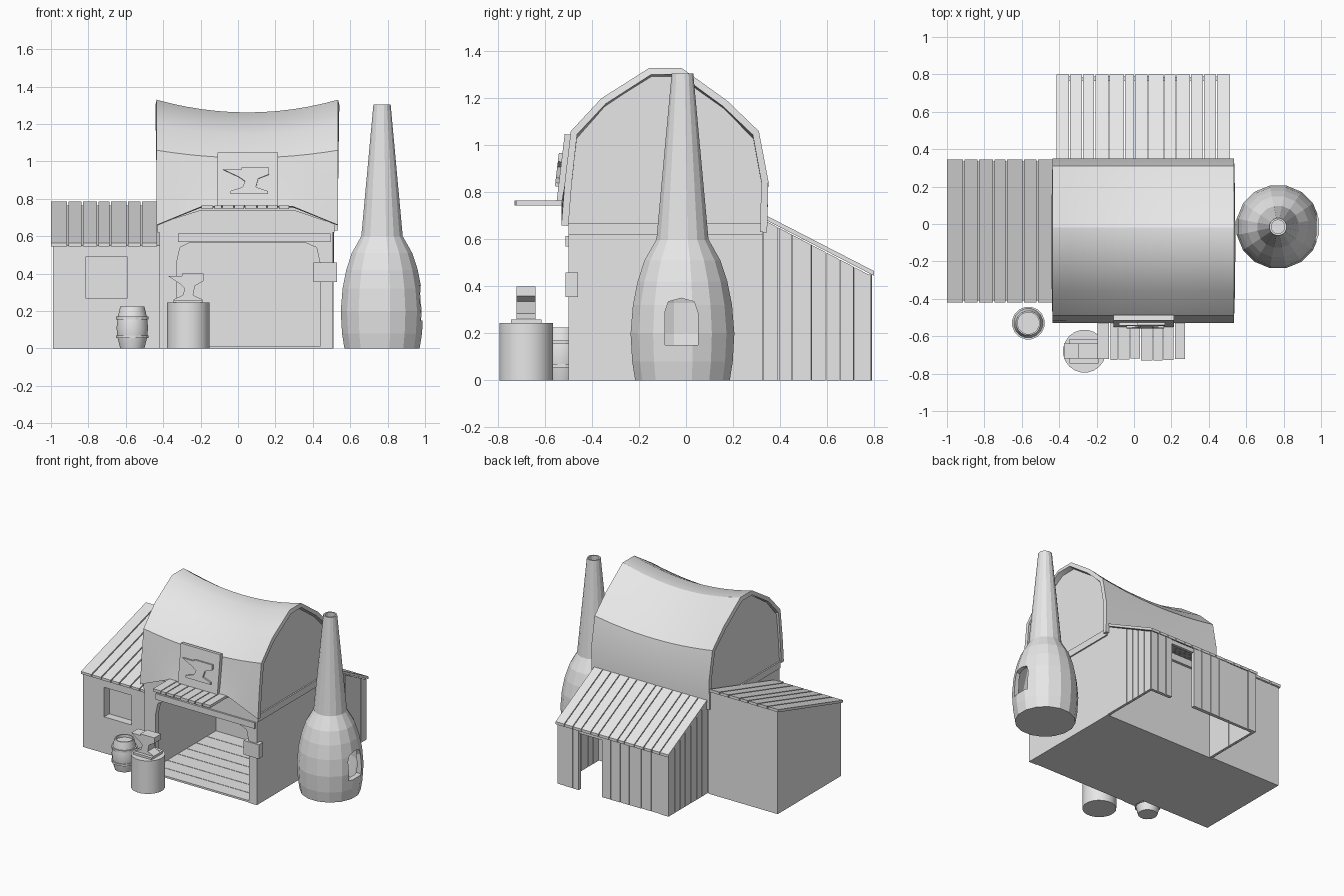
import bpy, bmesh, math, random
from mathutils import Matrix

random.seed(4)
cube = bpy.data.objects.get("Cube")
if cube:
    bpy.data.objects.remove(cube)

grey = bpy.data.materials.new("light_grey")
grey.use_nodes = True
grey.diffuse_color = (0.8, 0.8, 0.8, 1)
grey.node_tree.nodes["Principled BSDF"].inputs["Base Color"].default_value = (0.8, 0.8, 0.8, 1)


def finish(name, bm, smooth=False):
    bmesh.ops.recalc_face_normals(bm, faces=bm.faces)
    mesh = bpy.data.meshes.new(name)
    bm.to_mesh(mesh)
    bm.free()
    mesh.materials.append(grey)
    ob = bpy.data.objects.new(name, mesh)
    bpy.context.collection.objects.link(ob)
    if smooth:
        activate(ob)
        bpy.ops.object.shade_smooth_by_angle(angle=math.radians(32))
    return ob


def activate(ob):
    bpy.ops.object.select_all(action='DESELECT')
    ob.select_set(True)
    bpy.context.view_layer.objects.active = ob


def add_prism(bm, points, lo, hi, axis):
    """Extrude a 2D outline along x (points are y,z) or along y (points are x,z)."""
    def ring(t):
        return [bm.verts.new((t, a, b) if axis == 'x' else (a, t, b)) for a, b in points]
    r0, r1 = ring(lo), ring(hi)
    bm.faces.new(r0)
    bm.faces.new(r1[::-1])
    for i in range(len(points)):
        j = (i + 1) % len(points)
        bm.faces.new((r0[i], r1[i], r1[j], r0[j]))


def prism(name, points, lo, hi, axis):
    bm = bmesh.new()
    add_prism(bm, points, lo, hi, axis)
    return finish(name, bm)


def add_box(bm, x0, x1, y0, y1, z0, z1):
    add_prism(bm, [(y0, z0), (y1, z0), (y1, z1), (y0, z1)], x0, x1, 'x')


def box(name, *bounds):
    bm = bmesh.new()
    add_box(bm, *bounds)
    return finish(name, bm)


def lathe(name, profile, x, y, sides=16, smooth=False):
    """Revolve radius,height pairs; a zero radius closes the shape."""
    bm = bmesh.new()
    rings = []
    for r, z in profile:
        if r == 0:
            rings.append([bm.verts.new((x, y, z))] * sides)
        else:
            angles = [math.tau * (i + 0.5) / sides for i in range(sides)]
            rings.append([bm.verts.new((x + r * math.cos(a), y + r * math.sin(a), z)) for a in angles])
    for a, b in zip(rings, rings[1:]):
        for i in range(sides):
            j = (i + 1) % sides
            bm.faces.new(list(dict.fromkeys((a[i], a[j], b[j], b[i]))))
    return finish(name, bm, smooth)


def cut(target, cutter):
    cutter.hide_render = True
    mod = target.modifiers.new("opening", 'BOOLEAN')
    mod.operation = 'DIFFERENCE'
    mod.solver = 'EXACT'
    mod.object = cutter
    activate(target)
    bpy.ops.object.modifier_apply(modifier=mod.name)
    bpy.data.objects.remove(cutter)


def splits(lo, hi, count):
    """Plank borders with slightly uneven widths."""
    step = (hi - lo) / count
    mid = [lo + step * (i + random.uniform(-0.15, 0.15)) for i in range(1, count)]
    return list(zip([lo] + mid, mid + [hi]))


GAP = 0.004

# main roof: sagging shell swept along x
roof_line = [(-0.53, 0.66), (-0.515, 0.85), (-0.49, 1.06), (-0.36, 1.2), (-0.155, 1.33), (-0.02, 1.33),
             (0.175, 1.19), (0.31, 1.06), (0.35, 0.85), (0.345, 0.63)]
bm = bmesh.new()
rows = []
for i in range(13):
    u = i / 6 - 1
    x = 0.05 + 0.485 * u
    sag = 0.068 * (1 - u * u)
    row = []
    for k, (y, z) in enumerate(roof_line):
        z -= sag * max(0, (z - 0.66) / 0.67)
        if k == 0:
            z = 0.66 + 0.1 * min(1, (1 - abs(u)) / 0.5)
        row.append(bm.verts.new((x, y, z)))
    rows.append(row)
for a, b in zip(rows, rows[1:]):
    for k in range(len(roof_line) - 1):
        bm.faces.new((a[k], b[k], b[k + 1], a[k + 1]))
bmesh.ops.recalc_face_normals(bm, faces=bm.faces)
if sum(f.normal.z for f in bm.faces) < 0:
    bmesh.ops.reverse_faces(bm, faces=bm.faces)
roof = finish("main_roof", bm)
mod = roof.modifiers.new("thickness", 'SOLIDIFY')
mod.thickness = 0.03
mod.offset = -1
activate(roof)
bpy.ops.object.modifier_apply(modifier=mod.name)
bpy.ops.object.shade_smooth_by_angle(angle=math.radians(32))

# gable walls fill the roof outline, pulled slightly inward
gable = [(-0.08 + (y + 0.08) * 0.95, z - 0.035 if z > 1 else z) for y, z in roof_line[1:-1]]
gable = [(-0.5, 0), (-0.5, 0.68)] + gable + [(0.325, 0.68), (0.325, 0)]
prism("left_side_wall", gable, 0.47, 0.505, 'x')
prism("right_side_wall", gable, -0.42, -0.385, 'x')
for name, x in (("left_side_beam", 0.5), ("right_side_beam", -0.43)):
    box(name, x, x + 0.015, -0.5, 0.325, 0.62, 0.67)
box("back_wall", -0.4, 0.49, 0.29, 0.325, 0, 0.68)

# front wall with the wide workshop opening
prism("front_wall", [(-0.42, 0), (-0.33, 0), (-0.33, 0.45), (-0.31, 0.54), (-0.26, 0.565), (0.36, 0.565),
                     (0.42, 0.54), (0.44, 0.45), (0.44, 0), (0.505, 0), (0.505, 0.67), (0.3, 0.74),
                     (-0.2, 0.74), (-0.42, 0.67)], -0.5, -0.46, 'y')
box("lintel_beam", -0.32, 0.495, -0.512, -0.49, 0.57, 0.615)
box("corner_bracket", 0.405, 0.53, -0.512, -0.46, 0.355, 0.46)

# workshop floor
box("floor_base", -0.4, 0.49, -0.495, 0.3, 0, 0.008)
bm = bmesh.new()
for a, b in splits(-0.495, 0.3, 7):
    add_box(bm, -0.39, 0.48, a, b - GAP, 0.004, 0.014)
finish("floor_planks", bm)

# side annex with recessed window
annex = prism("annex_walls", [(-0.41, 0), (0.335, 0), (0.335, 0.765), (-0.41, 0.55)], -0.99, -0.42, 'x')
cut(annex, box("window_cutter", -0.815, -0.59, -0.5, -0.35, 0.27, 0.49))
bm = bmesh.new()
for a, b in splits(-1, -0.425, 7):
    add_prism(bm, [(-0.42, 0.563), (-0.42, 0.545), (0.345, 0.765), (0.345, 0.785)], a, b - GAP * 2, 'x')
finish("annex_roof_planks", bm)

# back shed: plank walls with a doorway, plank roof


def shed_top(y):
    return 0.675 - (y - 0.345) * 0.52


bm = bmesh.new()
for lo, hi, n in ((-0.41, 0.14, 7), (0.33, 0.51, 3)):
    for a, b in splits(lo, hi, n):
        push = random.uniform(0, 0.008)
        add_box(bm, a, b - GAP, 0.765, 0.785 + push, 0, 0.45)
add_box(bm, 0.13, 0.34, 0.765, 0.785, 0.42, 0.45)
finish("shed_back_planks", bm)
for name, x in (("shed_left_planks", 0.49), ("shed_right_planks", -0.41)):
    bm = bmesh.new()
    for a, b in splits(0.33, 0.785, 7):
        b -= GAP
        add_prism(bm, [(a, 0), (b, 0), (b, shed_top(b)), (a, shed_top(a))], x, x + 0.02, 'x')
    finish(name, bm)
bm = bmesh.new()
for a, b in splits(-0.415, 0.52, 13):
    add_prism(bm, [(0.325, 0.69), (0.8, 0.445), (0.8, 0.465), (0.325, 0.71)], a, b - GAP * 1.5, 'x')
finish("shed_roof_planks", bm)

# awning planks over the opening
bm = bmesh.new()
for a, b in splits(-0.195, 0.28, 8):
    add_box(bm, a, b - GAP * 1.5, -0.73 + random.uniform(0, 0.012), -0.49, 0.745, 0.765)
finish("awning_planks", bm)

# anvil outline, used for the real anvil and for the sign
anvil = [(-0.345, 0.245), (-0.345, 0.262), (-0.295, 0.285), (-0.285, 0.32), (-0.31, 0.345), (-0.375, 0.388),
         (-0.3, 0.388), (-0.3, 0.4), (-0.185, 0.4), (-0.185, 0.36), (-0.23, 0.335), (-0.24, 0.285),
         (-0.19, 0.262), (-0.19, 0.245)]
prism("anvil", anvil, -0.72, -0.64, 'y')
box("anvil_foot", -0.345, -0.19, -0.745, -0.615, 0.243, 0.26)
lathe("anvil_stump", [(0, 0), (0.115, 0), (0.115, 0.245), (0, 0.245)], -0.265, -0.68, 20, True)

# tilted sign with raised emblem
tilt = Matrix.Translation((0.05, -0.55, 0.765)) @ Matrix.Rotation(-0.12, 4, 'X')
board = box("sign_board", -0.16, 0.165, 0, 0.03, 0, 0.285)
emblem = prism("sign_emblem", [((x + 0.275) * 1.3, (z - 0.245) * 0.92 + 0.06) for x, z in anvil], -0.015, 0.005, 'y')
for ob in (board, emblem):
    ob.data.transform(tilt)

# barrel with hoops and a sunken lid
lathe("barrel", [(0, 0), (0.066, 0), (0.08, 0.055), (0.086, 0.11), (0.08, 0.165), (0.066, 0.225),
                 (0.058, 0.225), (0.058, 0.205), (0, 0.205)], -0.565, -0.53, 16, True)
for name, z in (("lower_hoop", 0.055), ("upper_hoop", 0.155)):
    lathe(name, [(0.07, z), (0.088, z), (0.088, z + 0.015), (0.07, z + 0.015), (0.07, z)], -0.565, -0.53)

# hollow furnace with tall chimney and an arched mouth
furnace = lathe("furnace", [(0, 0), (0.205, 0), (0.218, 0.08), (0.225, 0.2), (0.215, 0.32), (0.195, 0.42),
                            (0.165, 0.51), (0.113, 0.6), (0.047, 1.305), (0.036, 1.305), (0.09, 0.6),
                            (0.14, 0.5), (0.185, 0.33), (0.19, 0.2), (0.17, 0.05), (0, 0.05)], 0.77, -0.015)
cut(furnace, prism("mouth_cutter", [(-0.09, 0.15), (0.05, 0.15), (0.05, 0.29), (0.035, 0.335), (-0.02, 0.35),
                                    (-0.075, 0.335), (-0.09, 0.29)], 0.82, 1.1, 'x'))
